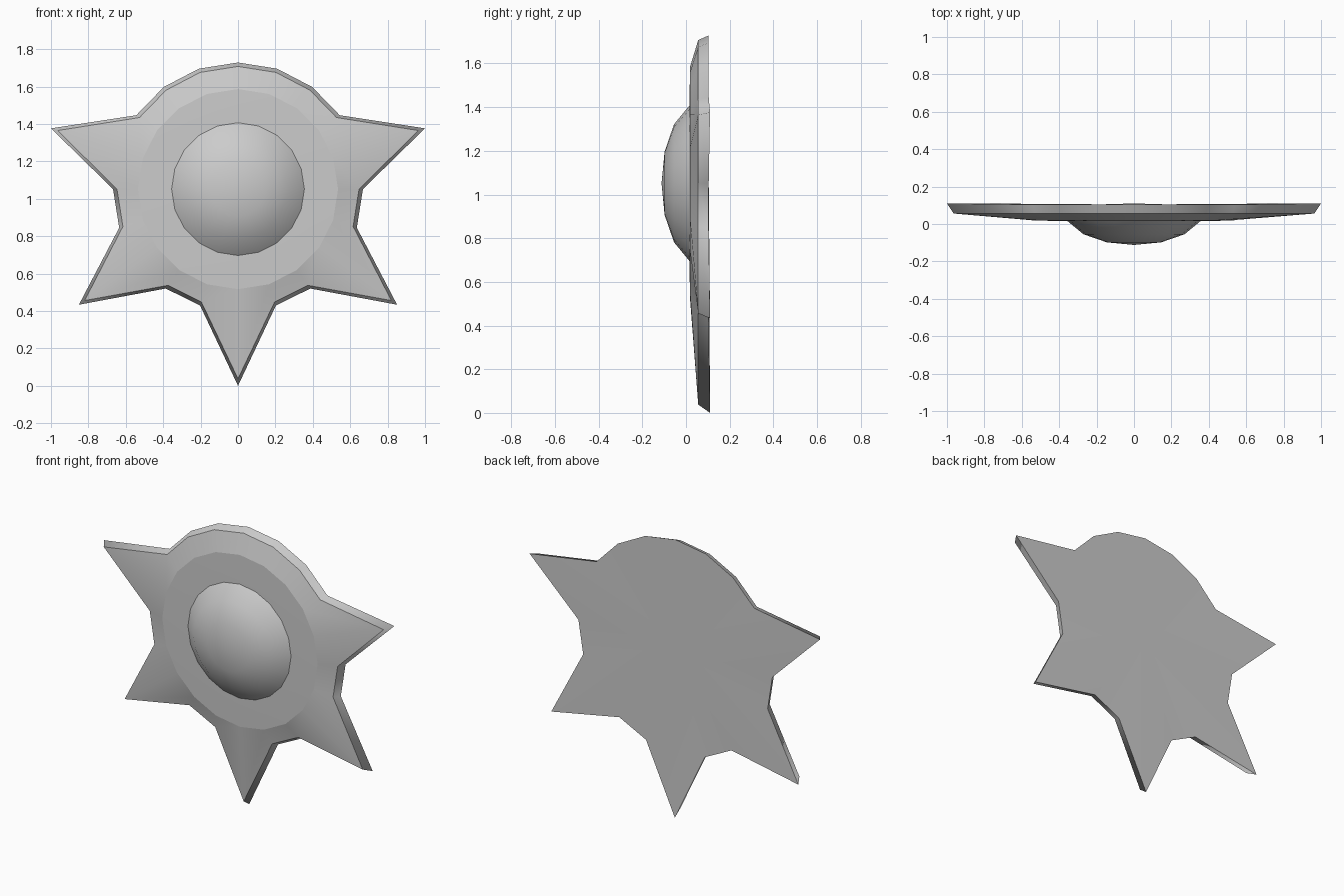
import bpy, bmesh, math

if "Cube" in bpy.data.objects:
    bpy.data.objects.remove(bpy.data.objects["Cube"], do_unlink=True)

SIDES = 20
TIP = 1.0515
CENTRE_Z = TIP

grey = bpy.data.materials.new("plain grey")
grey.diffuse_color = (0.6, 0.6, 0.6, 1)
grey.use_nodes = True
grey.node_tree.nodes["Principled BSDF"].inputs["Base Color"].default_value = (0.6, 0.6, 0.6, 1)


def ring(bm, radii, depths):
    """Ring of points around the centre, starting at the top."""
    points = []
    for i, (r, y) in enumerate(zip(radii, depths)):
        a = math.tau * i / SIDES
        points.append(bm.verts.new((r * math.sin(a), y, CENTRE_Z + r * math.cos(a))))
    return points


def bridge(bm, a, b):
    for i in range(SIDES):
        j = (i + 1) % SIDES
        bm.faces.new((a[i], a[j], b[j], b[i]))


def fan(bm, a, depth):
    hub = bm.verts.new((0, depth, CENTRE_Z))
    for i in range(SIDES):
        bm.faces.new((a[i], a[(i + 1) % SIDES], hub))


def finish(bm, name, sharp_rings=()):
    bmesh.ops.recalc_face_normals(bm, faces=bm.faces[:])
    for f in bm.faces:
        f.smooth = True
    for points in sharp_rings:
        for i in range(SIDES):
            bm.edges.get((points[i], points[(i + 1) % SIDES])).smooth = False
    mesh = bpy.data.meshes.new(name)
    bm.to_mesh(mesh)
    bm.free()
    mesh.materials.append(grey)
    obj = bpy.data.objects.new(name, mesh)
    bpy.context.collection.objects.link(obj)
    return obj


# Star plate: round top and five points, mirrored left to right
half = [0.677, 0.677, 0.675, 0.672, TIP, 0.668, 0.668, TIP, 0.657, 0.655, TIP]
outer = half + half[-2:0:-1]
inner = [r - (0.038 if r == TIP else 0.021) for r in outer]
back_depths = [0.11 if r == TIP else 0.104 for r in outer]

bm = bmesh.new()
dome_foot = ring(bm, [0.355] * SIDES, [0.015] * SIDES)
disc_edge = ring(bm, [0.535] * SIDES, [0.019] * SIDES)
front_edge = ring(bm, inner, [0.056] * SIDES)
back_edge = ring(bm, outer, back_depths)
bridge(bm, dome_foot, disc_edge)
bridge(bm, disc_edge, front_edge)
bridge(bm, front_edge, back_edge)
fan(bm, back_edge, 0.104)
fan(bm, dome_foot, 0.015)
finish(bm, "star_plate", (disc_edge, front_edge, back_edge))

# Domed boss in the middle of the front
bm = bmesh.new()
rings = [ring(bm, [r] * SIDES, [y] * SIDES)
         for r, y in ((0.355, 0.015), (0.27, -0.055), (0.145, -0.098))]
for a, b in zip(rings, rings[1:]):
    bridge(bm, a, b)
fan(bm, rings[-1], -0.112)
finish(bm, "centre_dome")
